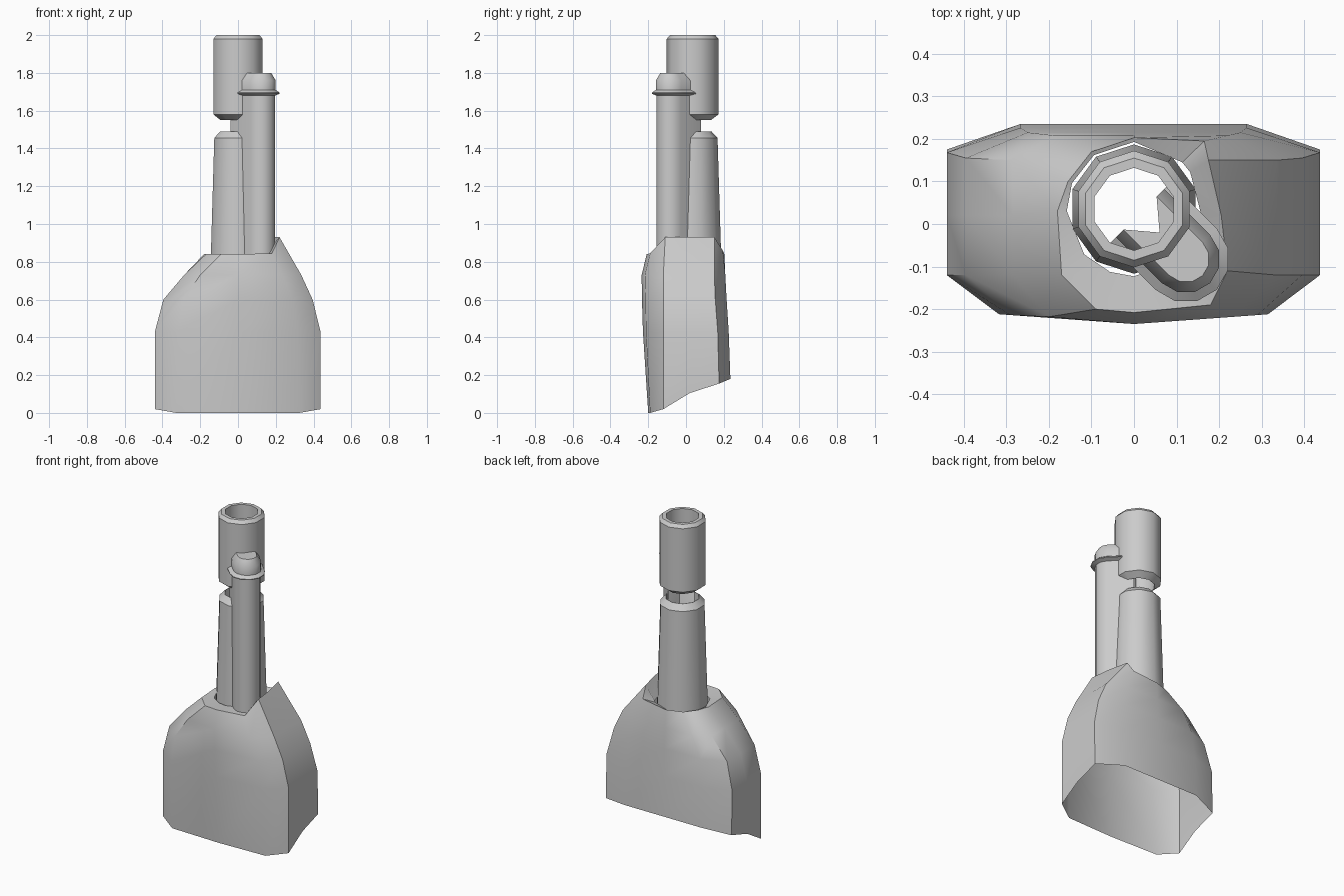
import bpy, math

if "Cube" in bpy.data.objects:
    bpy.data.objects.remove(bpy.data.objects["Cube"])

CY = 0.035  # y of the main tube axis


def loft(name, rings, angle, cap=False, close=False):
    """Skin equal-length closed rings; optionally cap the last or join last to first."""
    n = len(rings[0])
    verts = [p for r in rings for p in r]
    faces = []
    count = len(rings) if close else len(rings) - 1
    for k in range(count):
        a, b = k * n, ((k + 1) % len(rings)) * n
        for i in range(n):
            j = (i + 1) % n
            faces.append((a + i, a + j, b + j, b + i))
    if cap:
        faces.append(tuple(range((len(rings) - 1) * n, len(rings) * n)))
    me = bpy.data.meshes.new(name)
    me.from_pydata(verts, [], faces)
    me.validate()
    me.shade_smooth()
    me.set_sharp_from_angle(angle=math.radians(angle))
    ob = bpy.data.objects.new(name, me)
    bpy.context.collection.objects.link(ob)
    return ob


def circle(r, z, n=10):
    return [(r * math.sin(2 * math.pi * i / n), CY - r * math.cos(2 * math.pi * i / n), z)
            for i in range(n)]


# Hollow ten-sided tubes: outer wall, chamfers, inner wall
loft("upper_tube", [circle(r, z) for r, z in
     [(.097, 1.55), (.137, 1.58), (.137, 1.98), (.12, 2.0), (.097, 2.0)]], 38, close=True)
loft("lower_tube", [circle(r, z) for r, z in
     [(.097, .80), (.152, .80), (.132, 1.455), (.10, 1.49), (.097, 1.49)]], 38, close=True)


# Side tube: capsule section running diagonally out of the main tube
def capsule(r, z, segs=6):
    uv = [(.085, 0), (.02, -r)]
    for i in range(segs + 1):
        a = -math.pi / 2 + math.pi * i / segs
        uv.append((.173 + r * math.cos(a), r * math.sin(a)))
    uv.append((.02, r))
    s = math.sqrt(.5)
    return [((u + v) * s, .04 + (v - u) * s, z) for u, v in uv]


loft("side_tube", [capsule(r, z) for r, z in
     [(.077, .80), (.077, 1.68), (.102, 1.69), (.102, 1.695), (.08, 1.71),
      (.08, 1.76), (.055, 1.80)]], 38, cap=True)


# Flared body shell, open and slanted at the bottom
def ring(hr, hl, fx, bx, yfc, yf, ysf, ysb, yb, z):
    """z holds heights for front, side front, side middle, side back, back."""
    k = hl / hr
    right = [(fx, yf, z[0]), (hr, ysf, z[1]), (hr, 0.02, z[2]), (hr, ysb, z[3]), (bx, yb, z[4])]
    left = [(-x * k, y, h) for x, y, h in reversed(right)]
    return [(0, yfc, z[0])] + right + [(0, yb, z[4])] + left


rings = [
    ring(.437, .44, .325, .265, -.20, -.19, -.12, .175, .235, (0, .02, .105, .155, .18)),
    ring(.437, .44, .315, .265, -.228, -.212, -.12, .168, .226, [.43] * 5),
    ring(.395, .395, .29, .25, -.233, -.214, -.12, .155, .215, [.60] * 5),
    ring(.335, .285, .235, .22, -.235, -.218, -.12, .15, .208, [.73] * 5),
]
# Uneven collar with a raised ridge on the right
rings.append([
    (0, -.208, .84), (.18, -.19, .845), (.22, -.11, .93), (.205, .02, .93),
    (.175, .15, .93), (.165, .195, .86), (0, .203, .84), (-.10, .17, .84),
    (-.155, .10, .84), (-.18, .03, .84), (-.17, -.12, .84), (-.09, -.20, .84)])
# Inward lip meeting the tube
lip = []
for x, y, z in rings[-1]:
    d = math.hypot(x, y - CY)
    lip.append((x / d * .158, CY + (y - CY) / d * .158, .835))
rings.append(lip)
loft("body_shell", rings, 42)
